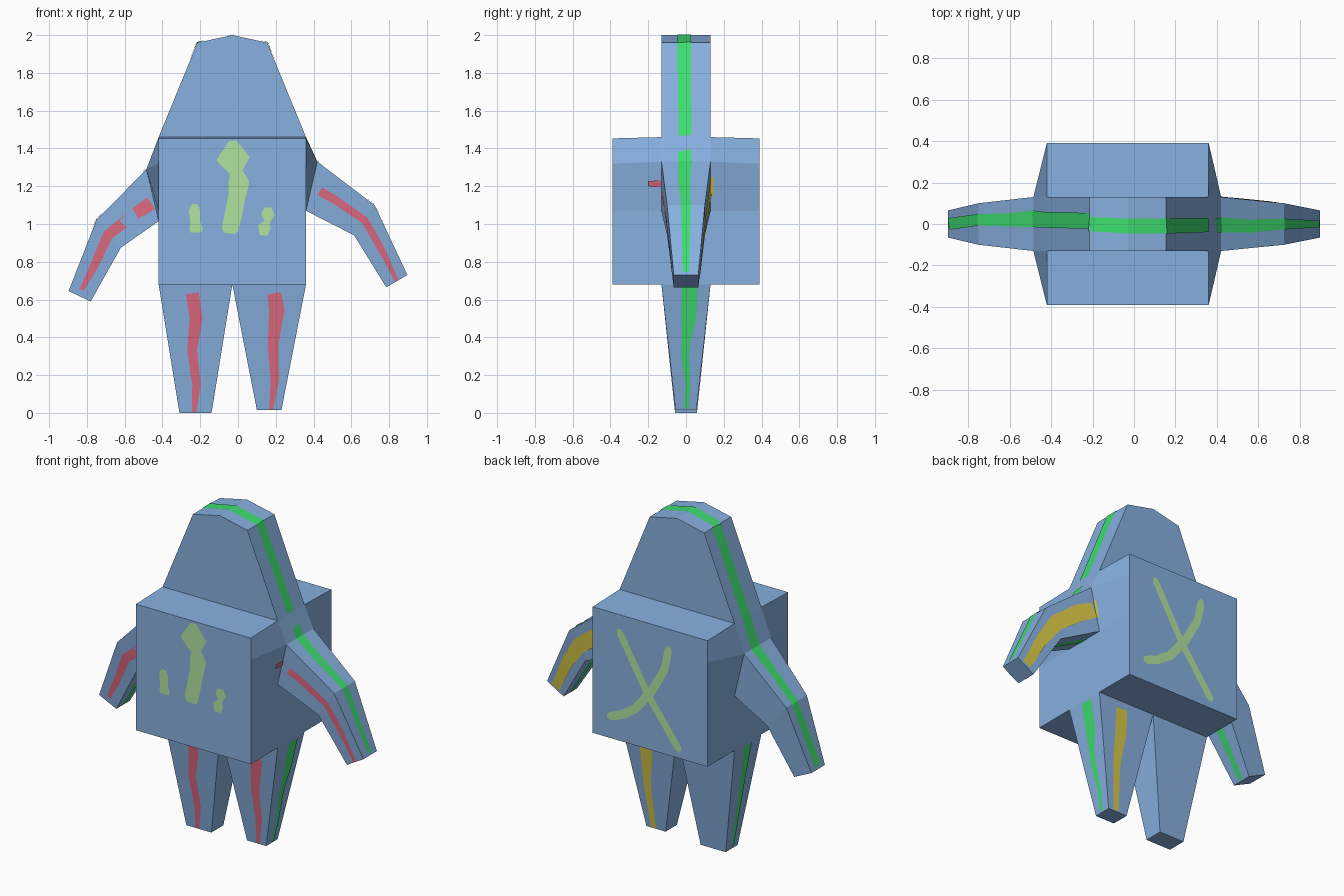
import bpy, bmesh
from mathutils import Vector
from mathutils.bvhtree import BVHTree

if "Cube" in bpy.data.objects:
    bpy.data.objects.remove(bpy.data.objects["Cube"])


def material(name, rgb):
    m = bpy.data.materials.new(name)
    lin = [((c / 255 + 0.055) / 1.055) ** 2.4 for c in rgb]
    m.diffuse_color = (*lin, 1)
    m.use_nodes = True
    m.node_tree.nodes["Principled BSDF"].inputs["Base Color"].default_value = m.diffuse_color
    return m


BLUE = material("light blue", (135, 176, 224))
GREEN = material("bright green", (62, 222, 112))
RED = material("soft red", (224, 107, 130))
YELLOW = material("mustard yellow", (215, 200, 72))
LIME = material("pale lime", (177, 227, 160))


def finish(name, bm, mat):
    me = bpy.data.meshes.new(name)
    bm.to_mesh(me)
    bm.free()
    me.materials.append(mat)
    ob = bpy.data.objects.new(name, me)
    bpy.context.collection.objects.link(ob)
    return ob


def loft(name, rings):
    """Skin a row of equal-sized rings and cap both ends."""
    bm = bmesh.new()
    vs = [[bm.verts.new(p) for p in r] for r in rings]
    n = len(rings[0])
    for a, b in zip(vs, vs[1:]):
        for i in range(n):
            j = (i + 1) % n
            bm.faces.new((a[i], a[j], b[j], b[i]))
    bm.faces.new(vs[0])
    bm.faces.new(vs[-1])
    bmesh.ops.recalc_face_normals(bm, faces=bm.faces)
    return finish(name, bm, BLUE)


def limb(name, sections):
    """Sections are (x1, z1, x2, z2, half depth)."""
    return loft(name, [[(x1, -h, z1), (x1, h, z1), (x2, h, z2), (x2, -h, z2)]
                       for x1, z1, x2, z2, h in sections])


def paint(name, parts, axis, sign, pts, mat):
    """Lay a thin painted ribbon on parts, seen from the sign side of axis.
    Points are (a, b, half width) in the two other axes."""
    verts, polys = [], []
    for p in parts:
        o = len(verts)
        verts += [v.co.copy() for v in p.data.vertices]
        polys += [[o + i for i in f.vertices] for f in p.data.polygons]
    tree = BVHTree.FromPolygons(verts, polys)
    out = Vector((0, 0, 0))
    out[axis] = sign
    u, v = [i for i in range(3) if i != axis]
    P = [Vector(p) for p in pts]
    rows = []
    for k in range(len(P) - 1):
        steps = max(1, round((P[k + 1] - P[k]).length / 0.04))
        for s in range(steps + (k == len(P) - 2)):
            q = P[k].lerp(P[k + 1], s / steps)
            d = P[k + 1].xy - P[k].xy
            if s == 0 and k:
                d = d.normalized() + (P[k].xy - P[k - 1].xy).normalized()
            d.normalize()
            row = []
            for side in (-1, 1):
                start = out * 5
                start[u] = q.x - d.y * q.z * side
                start[v] = q.y + d.x * q.z * side
                hit, nor, _, _ = tree.ray_cast(start, -out)
                if hit:
                    row.append(hit + nor * (0.004 if nor.dot(out) > 0 else -0.004))
            if len(row) == 2:
                rows.append(row)
    bm = bmesh.new()
    vs = [[bm.verts.new(p) for p in r] for r in rows]
    for a, b in zip(vs, vs[1:]):
        f = bm.faces.new((a[0], a[1], b[1], b[0]))
        f.normal_update()
        if f.normal.dot(out) < 0:
            f.normal_flip()
    finish(name, bm, mat)


# Torso: box whose sides bulge out to the shoulders
def torso_ring(y, top, left_hi, left_lo, right_hi, right_lo):
    prof = [(-.42, .68), left_lo, left_hi, (-.42, top), (.36, top), right_hi, right_lo, (.36, .68)]
    return [(x, y, z) for x, z in prof]


outer = (1.453, (-.42, 1.32), (-.42, 1.07), (.36, 1.32), (.36, 1.07))
inner = (1.46, (-.485, 1.29), (-.42, 1.015), (.42, 1.33), (.36, 1.07))
torso = loft("torso", [torso_ring(-.39, *outer), torso_ring(-.13, *inner),
                       torso_ring(.13, *inner), torso_ring(.39, *outer)])

# Head slab
head_prof = [(-.42, 1.46), (-.215, 1.96), (-.03, 2), (.155, 1.96), (.36, 1.46)]
head = loft("head", [[(x, y, z) for x, z in head_prof] for y in (-.13, .13)])

# Arms and legs
arm_r = limb("right_arm", [(.42, 1.33, .36, 1.07, .13), (.723, 1.10, .615, .94, .10),
                           (.897, .73, .785, .665, .065)])
arm_l = limb("left_arm", [(-.485, 1.29, -.42, 1.015, .13), (-.75, 1.02, -.62, .875, .10),
                          (-.897, .645, -.78, .59, .065)])
leg_r = limb("right_leg", [(-.03, .68, .36, .68, .13), (.10, .015, .23, .015, .055)])
leg_l = limb("left_leg", [(-.42, .68, -.03, .68, .13), (-.31, 0, -.14, 0, .058)])

# Red stripes on the front of the limbs
paint("left_arm_front_stripe", [arm_l], 1, -1,
      [(-.43, 1.13, .04), (-.55, 1.05, .03), (-.69, .94, .028), (-.76, .78, .022), (-.845, .62, .01)], RED)
paint("right_arm_front_stripe", [arm_r], 1, -1,
      [(.395, 1.195, .024), (.51, 1.13, .022), (.67, 1.02, .02), (.76, .865, .018), (.84, .70, .01)], RED)
paint("left_leg_front_stripe", [leg_l], 1, -1,
      [(-.248, .678, .035), (-.222, .5, .034), (-.243, .335, .026), (-.22, .15, .022), (-.232, .005, .012)], RED)
paint("right_leg_front_stripe", [leg_r], 1, -1,
      [(.185, .678, .035), (.206, .545, .04), (.185, .36, .028), (.195, .175, .022), (.175, .018, .01)], RED)
paint("shoulder_front_stripe", [torso], 0, 1, [(-.20, 1.215, .014), (-.132, 1.212, .018)], RED)

# Yellow stripes on the back of the right limbs
paint("right_arm_back_stripe", [arm_r], 1, 1,
      [(.40, 1.19, .045), (.5, 1.14, .05), (.65, 1.03, .045), (.74, .9, .036), (.835, .71, .028)], YELLOW)
paint("right_leg_back_stripe", [leg_r], 1, 1,
      [(.2, .678, .04), (.19, .5, .04), (.2, .3, .025), (.18, .02, .018)], YELLOW)
paint("shoulder_back_stripe", [torso], 0, 1,
      [(.132, 1.2, .05), (.19, 1.2, .046), (.22, 1.2, .036), (.24, 1.2, .015)], YELLOW)

# Green stripe over the arms and head
every = [torso, head, arm_l, arm_r]
paint("left_top_stripe", every, 2, 1,
      [(-.89, 0, .028), (-.75, .02, .028), (-.6, .02, .032), (-.485, .025, .04),
       (-.425, .02, .038), (-.415, .02, .038), (-.215, .015, .038)], GREEN)
paint("head_top_stripe", every, 2, 1,
      [(-.215, 0, .034), (-.03, -.01, .036), (.155, -.01, .036), (.357, -.005, .034)], GREEN)
paint("right_top_stripe", every, 2, 1,
      [(.393, -.008, .034), (.42, -.005, .036), (.55, -.01, .032), (.723, 0, .026), (.89, 0, .016)], GREEN)

# Green stripes under the arms and outside the legs
paint("right_arm_under_stripe", [arm_r], 2, -1, [(.37, 0, .03), (.615, 0, .026), (.78, 0, .018)], GREEN)
paint("left_arm_under_stripe", [arm_l], 2, -1, [(-.43, 0, .03), (-.62, 0, .026), (-.775, 0, .018)], GREEN)
paint("right_leg_side_stripe", [leg_r], 0, 1,
      [(.02, .67, .042), (.015, .5, .038), (0, .38, .022), (-.005, .3, .02), (.01, .15, .013), (0, .025, .012)], GREEN)
paint("left_leg_side_stripe", [leg_l], 0, -1, [(0, .67, .035), (0, .4, .022), (0, .02, .012)], GREEN)

# Pale marks on the chest
paint("chest_main_mark", [torso], 1, -1,
      [(-.03, 1.44, .02), (-.025, 1.4, .05), (-.025, 1.345, .088), (-.015, 1.3, .055), (-.01, 1.275, .035),
       (.005, 1.22, .055), (-.005, 1.15, .046), (-.025, 1.05, .046), (-.042, .97, .044), (-.045, .95, .03)], LIME)
paint("chest_left_mark", [torso], 1, -1,
      [(-.23, 1.105, .015), (-.23, 1.07, .03), (-.226, 1.01, .026), (-.222, .97, .036), (-.222, .955, .028)], LIME)
paint("chest_right_mark", [torso], 1, -1,
      [(.158, 1.088, .018), (.158, 1.05, .036), (.155, 1.015, .014), (.14, .985, .035), (.135, .94, .02)], LIME)

# Crossed strokes on the back
paint("back_long_stroke", [torso], 1, 1,
      [(.182, 1.365, .012), (.17, 1.34, .024), (-.015, 1.02, .025), (-.22, .745, .025), (-.235, .725, .012)], LIME)
paint("back_curved_stroke", [torso], 1, 1,
      [(-.16, 1.35, .012), (-.155, 1.32, .025), (-.13, 1.2, .025), (-.04, 1.04, .026),
       (.07, .905, .026), (.16, .845, .026), (.24, .815, .024), (.26, .81, .012)], LIME)
